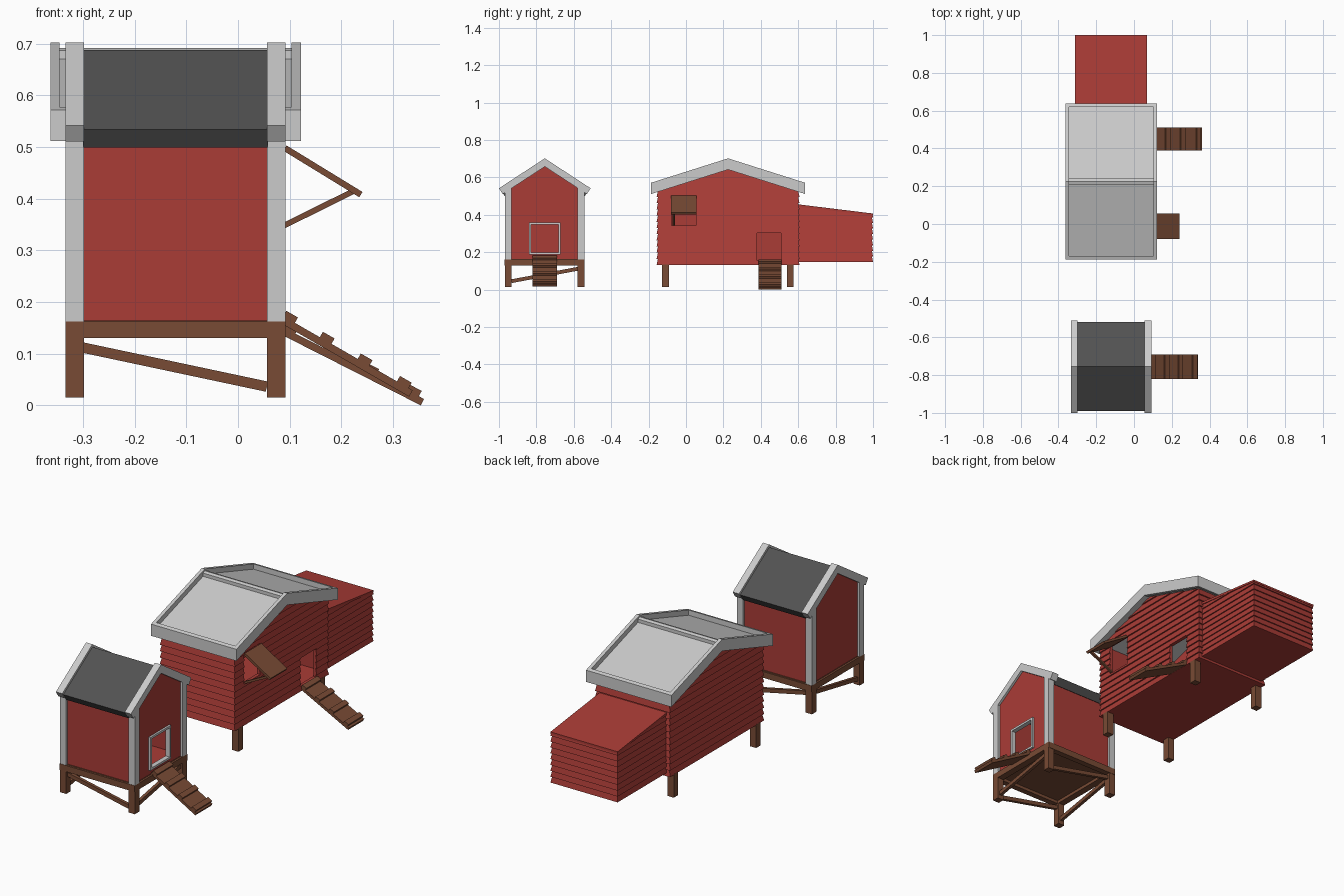
import bpy, bmesh
from mathutils import Vector

if "Cube" in bpy.data.objects:
    bpy.data.objects.remove(bpy.data.objects["Cube"])


def mat(name, rgb):
    m = bpy.data.materials.new(name)
    m.diffuse_color = (*rgb, 1)
    m.use_nodes = True
    m.node_tree.nodes["Principled BSDF"].inputs["Base Color"].default_value = m.diffuse_color
    return m


RED = mat("red paint", (0.40, 0.045, 0.037))
WOOD = mat("brown wood", (0.19, 0.07, 0.035))
DARK = mat("dark felt", (0.085, 0.085, 0.085))


def finish(name, bm, m=None):
    bmesh.ops.recalc_face_normals(bm, faces=bm.faces)
    me = bpy.data.meshes.new(name)
    bm.to_mesh(me)
    bm.free()
    ob = bpy.data.objects.new(name, me)
    bpy.context.collection.objects.link(ob)
    if m:
        me.materials.append(m)
    return ob


def loft(name, rings, m=None):
    bm = bmesh.new()
    vs = [[bm.verts.new(p) for p in r] for r in rings]
    n = len(vs[0])
    for a, b in zip(vs, vs[1:]):
        for i in range(n):
            bm.faces.new((a[i], a[(i + 1) % n], b[(i + 1) % n], b[i]))
    bm.faces.new(vs[0])
    bm.faces.new(vs[-1])
    return finish(name, bm, m)


def prism(name, pts, axis, a, b, m=None):
    """Extrude a (horizontal, z) profile along x or y from a to b."""
    put = (lambda p, t: (t, p[0], p[1])) if axis == 'x' else (lambda p, t: (p[0], t, p[1]))
    return loft(name, [[put(p, t) for p in pts] for t in (a, b)], m)


def box(name, x0, x1, y0, y1, z0, z1, m=None):
    return prism(name, [(x0, z0), (x1, z0), (x1, z1), (x0, z1)], 'y', y0, y1, m)


def beam(name, p, q, t, axis, a, b, m=None):
    """Slanted bar whose top edge runs p to q, thickness t below it."""
    p, q = Vector(p), Vector(q)
    d = (q - p).normalized()
    n = Vector((d.y, -d.x)) * t
    if n.y > 0:
        n = -n
    return prism(name, [p, q, q + n, p + n], axis, a, b, m)


def boolean(ob, cutter, op='DIFFERENCE'):
    mod = ob.modifiers.new("cut", 'BOOLEAN')
    mod.operation, mod.object, mod.solver = op, cutter, 'EXACT'
    bpy.context.view_layer.update()
    dg = bpy.context.evaluated_depsgraph_get()
    me = bpy.data.meshes.new_from_object(ob.evaluated_get(dg))
    ob.modifiers.clear()
    ob.data = me
    bpy.data.objects.remove(cutter)


def siding(name, x0, x1, y0, y1, z0, n, pitch, d, m):
    """Solid block with lapped boards on all four sides."""
    rings = []
    for i in range(n):
        for z, s in ((z0 + i * pitch, 0), (z0 + (i + 1) * pitch, d)):
            rings.append([(x0 + s, y0 + s, z), (x1 - s, y0 + s, z),
                          (x1 - s, y1 - s, z), (x0 + s, y1 - s, z)])
    return loft(name, rings, m)


def ramp(name, p, q, y0, y1):
    beam(name + "_board", p, q, 0.014, 'y', y0, y1, WOOD)
    p, q = Vector(p), Vector(q)
    d = (q - p).normalized()
    up = Vector((-d.y, d.x)) * 0.012
    for i, f in enumerate((0.01, 0.29, 0.58, 0.88)):
        s = p + (q - p) * f + up
        beam(f"{name}_cleat_{i}", s, s + d * 0.026, 0.013, 'y', y0, y1, WOOD)


X0, X1 = -0.334, 0.092
XS = ((X0, X0 + 0.036), (X1 - 0.036, X1))

# ---------- small coop ----------
C = -0.755
YS = ((-0.968, -0.932), (-0.580, -0.544))
for i, (a, b) in enumerate(XS):
    for j, (c, d) in enumerate(YS):
        box(f"small_leg_{i}{j}", a, b, c, d, 0.015, 0.132, WOOD)
        lo, hi = 0.660 - 0.653 * abs(c - C), 0.660 - 0.653 * abs(d - C)
        prism(f"corner_post_{i}{j}", [(c, 0.162), (d, 0.162), (d, hi + 0.01), (c, lo + 0.01)], 'x', a, b)

# base frame and floor
box("base_front", X0, X1, -0.970, -0.940, 0.13, 0.162, WOOD)
box("base_back", X0, X1, -0.572, -0.542, 0.13, 0.162, WOOD)
for i, (a, b) in enumerate(XS):
    box(f"base_side_{i}", a, b, -0.941, -0.571, 0.13, 0.162, WOOD)
box("small_floor", X0 + 0.01, X1 - 0.01, -0.96, -0.55, 0.146, 0.164, WOOD)

# diagonal braces
for i, (c, d) in enumerate(YS):
    beam(f"brace_long_{i}", (-0.300, 0.122), (0.058, 0.046), 0.02, 'y', c + 0.01, d - 0.01, WOOD)
for i, (a, b) in enumerate(XS):
    beam(f"brace_side_{i}", (-0.935, 0.055), (-0.577, 0.122), 0.02, 'x', a + 0.01, b - 0.01, WOOD)


def house(y0, y1, top, k, z):
    c = (y0 + y1) / 2
    e = top - k * (y1 - c)
    return [(y0, z), (y1, z), (y1, e), (c, top), (y0, e)]


# walls with doorway
walls = prism("small_walls", house(-0.956, -0.554, 0.665, 0.653, 0.162), 'x', X0 + 0.012, X1 - 0.012, RED)
boolean(walls, prism("cut", house(-0.942, -0.568, 0.65, 0.653, 0.165), 'x', X0 + 0.026, X1 - 0.026))
boolean(walls, box("cut", 0.03, 0.2, -0.832, -0.678, 0.195, 0.352))
DY0, DY1, DZ0, DZ1, W = -0.839, -0.671, 0.188, 0.359, 0.011
frame = box("door_frame", 0.066, 0.09, DY0, DY1, DZ0, DZ1)
boolean(frame, box("cut", 0.0, 0.2, DY0 + W, DY1 - W, DZ0 + W, DZ1 - W))


def gable_roof(name, half, top, t, a, b, m=None):
    """Chevron roof with square-cut eaves."""
    k = 0.653
    s = (1 + k * k) ** 0.5
    dy, dz = t * k / s, t / s
    e = top - k * half
    return prism(name, [(C, top), (C + half, e), (C + half - dy, e - dz), (C, top - t * s),
                        (C - half + dy, e - dz), (C - half, e)], 'x', a, b, m)


gable_roof("small_roof", 0.236, 0.688, 0.042, X0 + 0.034, X1 - 0.034, DARK)
for i, (a, b) in enumerate(XS):
    gable_roof(f"bargeboard_{i}", 0.245, 0.702, 0.037, a, b)
ramp("small_ramp", (0.085, 0.174), (0.338, 0.029), -0.82, -0.69)

# ---------- large coop ----------
RY, RK = 0.225, 0.317
for i, (a, b) in enumerate(XS):
    for j, (c, d) in enumerate(((-0.128, -0.092), (0.540, 0.576))):
        box(f"large_leg_{i}{j}", a, b, c, d, 0.015, 0.135, WOOD)

# lapped walls, hollow, with window and door openings
big = siding("large_walls", X0, X1, -0.157, 0.607, 0.132, 17, 0.033, 0.007, RED)
boolean(big, prism("cut", house(-0.2, 0.65, 0.648, RK, 0.0), 'x', -0.5, 0.5), 'INTERSECT')
boolean(big, box("cut", X0 + 0.02, X1 - 0.02, -0.137, 0.587, 0.15, 0.9))
boolean(big, box("cut", 0.04, 0.2, -0.078, 0.053, 0.342, 0.503))
boolean(big, box("cut", 0.04, 0.2, 0.380, 0.508, 0.155, 0.302))


def chevron(name, half, top, t, a, b, m=None):
    e = top - RK * half
    return prism(name, [(RY, top), (RY + half, e), (RY + half, e - t), (RY, top - t),
                        (RY - half, e - t), (RY - half, e)], 'x', a, b, m)


# roof: sunken panels inside a raised border
RX0, RX1, B = -0.363, 0.122, 0.018
chevron("roof_panels", 0.405, 0.675, 0.03, RX0 + 0.01, RX1 - 0.01)
chevron("roof_border_left", 0.412, 0.702, 0.06, RX0, RX0 + B)
chevron("roof_border_right", 0.412, 0.702, 0.06, RX1 - B, RX1)
E = 0.702 - RK * 0.412
for n, s in (("front", -1), ("back", 1)):
    y = RY + s * 0.412
    prism(f"roof_border_{n}", [(y, E), (y, E - 0.06), (y - s * B, E - 0.06 + RK * B), (y - s * B, E + RK * B)],
          'x', RX0 + B, RX1 - B)
chevron("roof_ridge_bar", 0.016, 0.692, 0.03, RX0 + B, RX1 - B)

# window flap with its prop
beam("window_flap", (0.094, 0.503), (0.241, 0.413), 0.012, 'y', -0.08, 0.055, WOOD)
beam("flap_prop", (0.085, 0.352), (0.222, 0.420), 0.011, 'y', -0.072, -0.060, WOOD)
ramp("large_ramp", (0.085, 0.152), (0.360, 0.0125), 0.388, 0.51)

# nest box with sloping lid
nest = siding("nest_box", -0.312, 0.070, 0.59, 1.0, 0.147, 11, 0.030, 0.006, RED)
boolean(nest, prism("cut", [(0.5, 0.0), (1.1, 0.0), (1.1, 0.386), (0.5, 0.455)], 'x', -0.5, 0.5), 'INTERSECT')
prism("nest_lid", [(0.6, 0.443), (1.0, 0.397), (1.0, 0.407), (0.6, 0.456)], 'x', -0.312, 0.070, RED)
